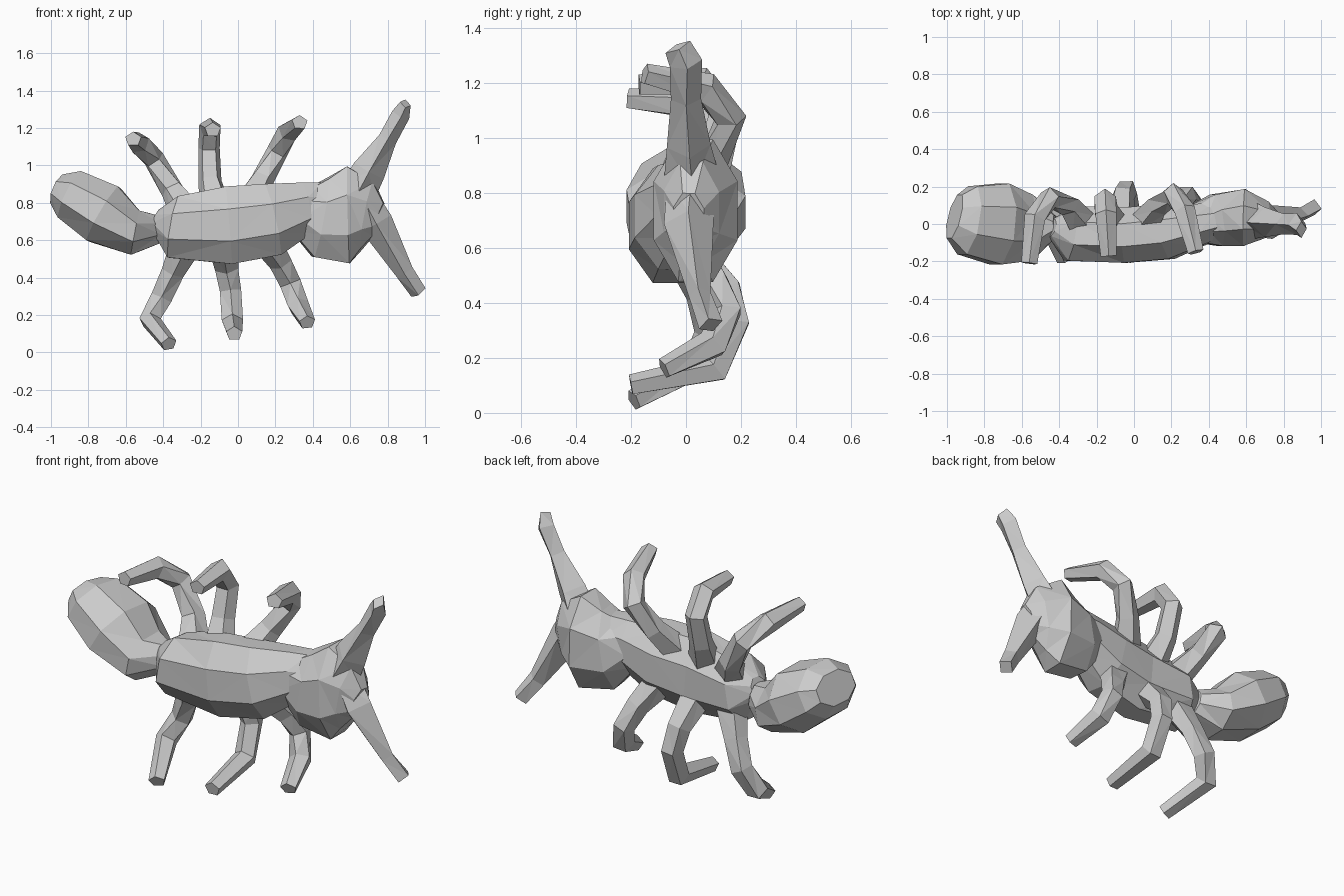
import bpy, bmesh, math
from mathutils import Vector


def loft(name, rings, sides, ref, phase=0.0):
    """Faceted tube through rings of (centre, radius along ref, other radius)."""
    bm = bmesh.new()
    pts = [Vector(r[0]) for r in rings]
    loops = []
    for i, (c, a, b) in enumerate(rings):
        prev, nxt = pts[max(i - 1, 0)], pts[min(i + 1, len(pts) - 1)]
        d1 = (pts[i] - prev).normalized()
        d2 = (nxt - pts[i]).normalized()
        t = (d1 + d2).normalized()
        u = (ref - t * ref.dot(t)).normalized()
        v = t.cross(u)
        loop = []
        for k in range(sides):
            ang = 2 * math.pi * (k + phase) / sides
            loop.append(bm.verts.new(pts[i] + u * a * math.cos(ang) + v * b * math.sin(ang)))
        loops.append(loop)
    for p, q in zip(loops, loops[1:]):
        for k in range(sides):
            m = (k + 1) % sides
            bm.faces.new((p[k], p[m], q[m], q[k]))
    bm.faces.new(loops[0])
    bm.faces.new(loops[-1])
    bmesh.ops.triangulate(bm, faces=bm.faces[:])
    bmesh.ops.recalc_face_normals(bm, faces=bm.faces[:])
    me = bpy.data.meshes.new(name)
    bm.to_mesh(me)
    bm.free()
    ob = bpy.data.objects.new(name, me)
    bpy.context.collection.objects.link(ob)
    return ob


X, Y = Vector((1, 0, 0)), Vector((0, 1, 0))

# Egg-shaped abdomen, tilted up towards the rear
loft("abdomen", [
    ((-0.96, 0.04, 0.87), 0.13, 0.09),
    ((-0.89, 0.02, 0.84), 0.20, 0.15),
    ((-0.72, 0.00, 0.74), 0.235, 0.18),
    ((-0.55, -0.02, 0.64), 0.19, 0.13),
    ((-0.42, -0.01, 0.66), 0.06, 0.08)], 8, Y, 0.5)

# Thorax
loft("thorax", [
    ((-0.44, -0.02, 0.71), 0.05, 0.06),
    ((-0.34, -0.05, 0.67), 0.16, 0.18),
    ((-0.05, -0.06, 0.68), 0.16, 0.225),
    ((0.18, -0.04, 0.71), 0.16, 0.21),
    ((0.36, 0.00, 0.77), 0.12, 0.15),
    ((0.44, 0.02, 0.77), 0.10, 0.15)], 8, Y, 0.5)

# Head
loft("head", [
    ((0.34, 0.00, 0.77), 0.11, 0.14),
    ((0.44, 0.02, 0.72), 0.15, 0.23),
    ((0.59, 0.035, 0.735), 0.165, 0.28),
    ((0.69, 0.02, 0.73), 0.11, 0.20),
    ((0.75, 0.01, 0.71), 0.06, 0.10)], 8, Y, 0.5)

# Jaws spreading from the front of the head
loft("upper_jaw", [
    ((0.64, 0.02, 0.86), 0.10, 0.10),
    ((0.70, 0.01, 0.97), 0.09, 0.08),
    ((0.80, 0.00, 1.14), 0.05, 0.055),
    ((0.87, 0.00, 1.27), 0.05, 0.06),
    ((0.895, -0.03, 1.33), 0.03, 0.05)], 4, X)
loft("lower_jaw", [
    ((0.66, 0.02, 0.83), 0.08, 0.09),
    ((0.74, 0.01, 0.69), 0.09, 0.09),
    ((0.89, 0.05, 0.43), 0.05, 0.04),
    ((0.965, 0.09, 0.32), 0.045, 0.045)], 4, X)

# Six bent legs: root, thigh, knee, shin, foot
legs = {
    "upper_rear_leg": [(-0.28, 0.00, 0.76), (-0.35, 0.10, 0.87), (-0.45, 0.14, 1.03),
                       (-0.53, 0.03, 1.12), (-0.56, -0.21, 1.14)],
    "upper_middle_leg": [(-0.12, 0.00, 0.78), (-0.15, 0.08, 0.92), (-0.155, 0.13, 1.09),
                         (-0.15, 0.05, 1.20), (-0.135, -0.17, 1.19)],
    "upper_front_leg": [(0.06, 0.00, 0.80), (0.13, 0.10, 0.93), (0.21, 0.16, 1.07),
                        (0.27, 0.07, 1.18), (0.33, -0.15, 1.23)],
    "lower_rear_leg": [(-0.28, 0.00, 0.58), (-0.35, 0.06, 0.43), (-0.41, 0.09, 0.29),
                       (-0.47, 0.04, 0.17), (-0.37, -0.19, 0.045)],
    "lower_middle_leg": [(-0.08, 0.00, 0.60), (-0.06, 0.15, 0.45), (-0.04, 0.18, 0.33),
                         (-0.03, 0.11, 0.16), (-0.02, -0.20, 0.10)],
    "lower_front_leg": [(0.14, 0.00, 0.62), (0.23, 0.10, 0.48), (0.28, 0.15, 0.37),
                        (0.32, 0.10, 0.25), (0.37, -0.08, 0.16)],
}
widths = [(0.09, 0.08), (0.065, 0.06), (0.06, 0.06), (0.06, 0.06), (0.045, 0.04)]
for leg_name, path in legs.items():
    loft(leg_name, [(p, a, b) for p, (a, b) in zip(path, widths)], 5, X, 0.25)
